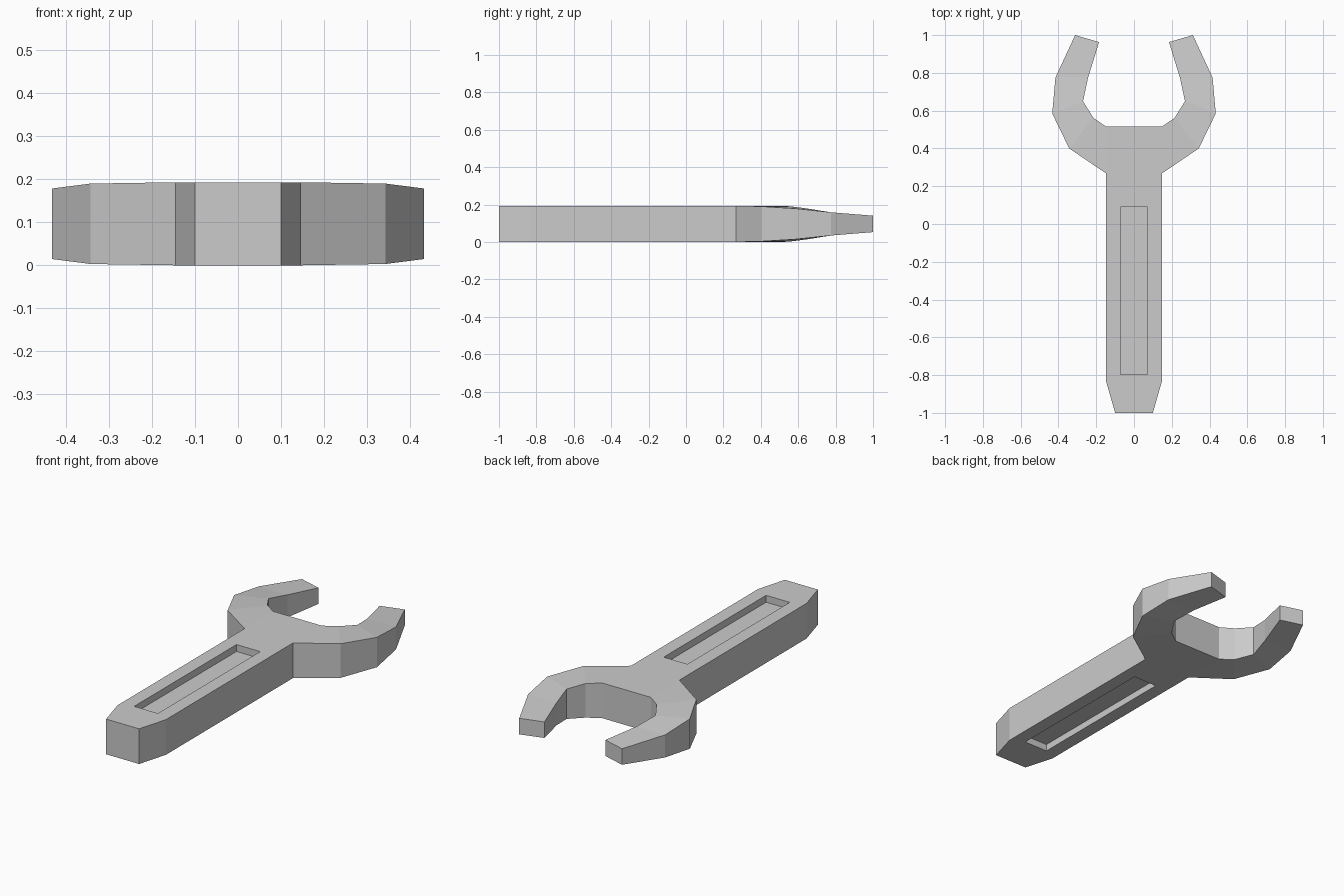
import bpy, bmesh

if "Cube" in bpy.data.objects:
    bpy.data.objects.remove(bpy.data.objects["Cube"])

HALF = 0.0965          # half thickness of the handle
DEPTH = 0.038          # recess depth on each face

# Jaw: outer and inner edge from tip to neck, with tapering half thickness
outer = [(0.312, 1.0), (0.416, 0.775), (0.433, 0.585), (0.343, 0.40), (0.147, 0.267)]
inner = [(0.185, 0.963), (0.243, 0.775), (0.270, 0.65), (0.215, 0.562), (0.147, 0.515)]
thick = [0.044, 0.062, 0.082, 0.0935, HALF]

bm = bmesh.new()


def vert(x, y, z=HALF):
    return bm.verts.new((x, y, z))


# One quarter of the wrench (x > 0, z > 0)
O = [vert(x, y, t) for (x, y), t in zip(outer, thick)]
I = [vert(x, y, t) for (x, y), t in zip(inner, thick)]
notch_mid, neck_mid = vert(0, 0.515), vert(0, 0.267)
end_side, end_corner, end_mid = vert(0.147, -0.835), vert(0.10, -1), vert(0, -1)
recess_xy = [(0, 0.09), (0.072, 0.09), (0.072, -0.797), (0, -0.797)]
rim = [vert(x, y) for x, y in recess_xy]

# Upper surface
for i in range(4):
    bm.faces.new((O[i], I[i], I[i + 1], O[i + 1]))
bm.faces.new((O[4], I[4], notch_mid, neck_mid))
bm.faces.new((O[4], neck_mid, rim[0], rim[1]))
bm.faces.new((O[4], rim[1], rim[2], end_side))
bm.faces.new((end_side, rim[2], rim[3], end_mid, end_corner))


# Vertical walls below a chain of vertices
def wall(chain, depth_to):
    low = [vert(v.co.x, v.co.y, depth_to) for v in chain]
    for k in range(len(chain) - 1):
        bm.faces.new((chain[k], chain[k + 1], low[k + 1], low[k]))
    return low


wall([notch_mid] + I[::-1] + O + [end_side, end_corner, end_mid], 0)
bm.faces.new(wall(rim, HALF - DEPTH))

# Consistent outward normals
bmesh.ops.recalc_face_normals(bm, faces=bm.faces)
bm.faces.ensure_lookup_table()
bm.normal_update()
if bm.faces[0].normal.z < 0:
    bmesh.ops.reverse_faces(bm, faces=bm.faces)

mesh = bpy.data.meshes.new("wrench")
bm.to_mesh(mesh)
bm.free()
wrench = bpy.data.objects.new("wrench", mesh)
bpy.context.collection.objects.link(wrench)
wrench.location.z = HALF

# Mirror left-right and top-bottom
mirror = wrench.modifiers.new("mirror", 'MIRROR')
mirror.use_axis = (True, False, True)
mirror.merge_threshold = 0.0005
